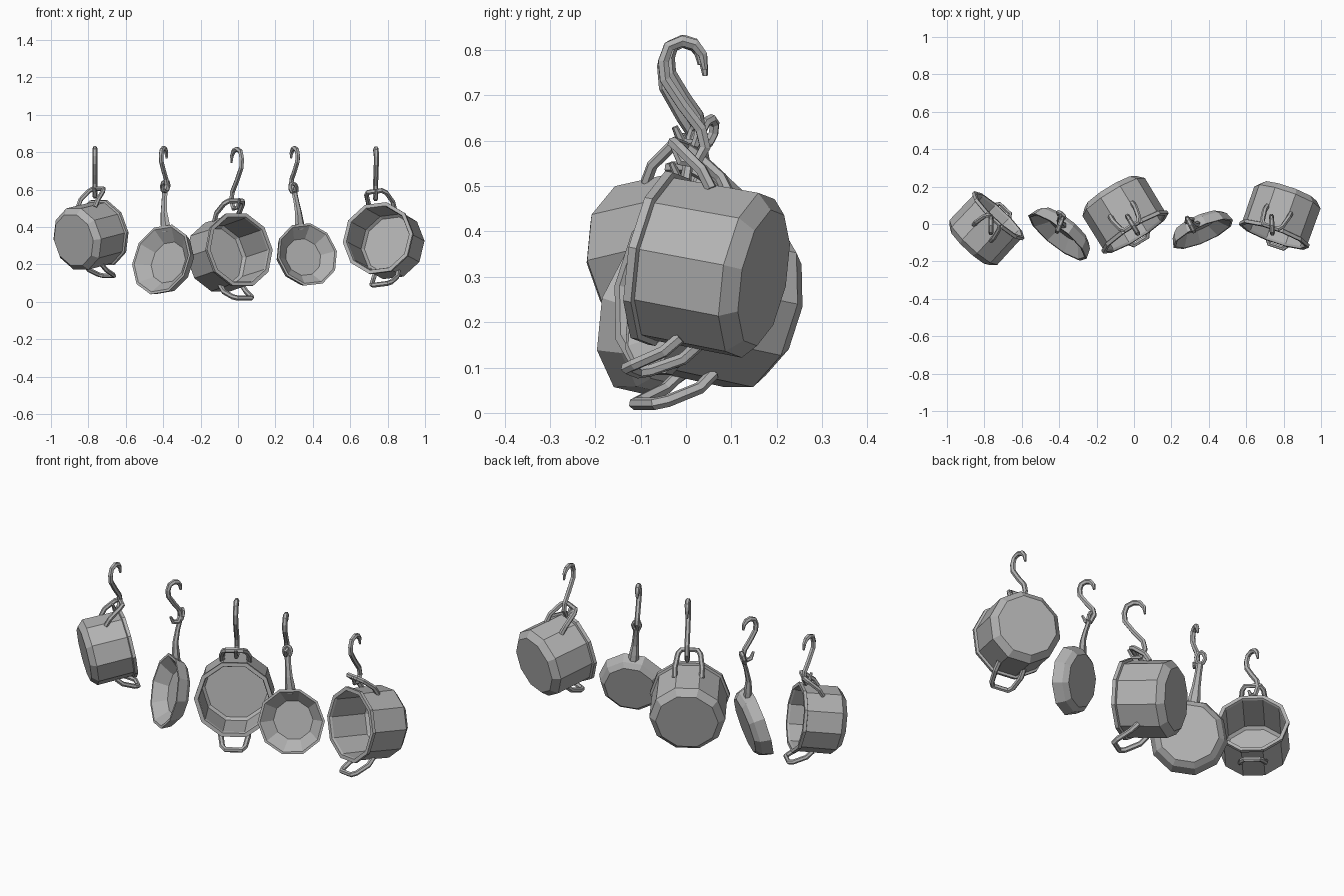
import bpy, bmesh
from math import cos, sin, pi, radians
from mathutils import Matrix, Vector

cube = bpy.data.objects.get("Cube")
if cube:
    bpy.data.objects.remove(cube, do_unlink=True)

metal = bpy.data.materials.new("grey metal")
metal.use_nodes = True
GREY = (0.45, 0.45, 0.45, 1)
metal.diffuse_color = GREY
metal.node_tree.nodes["Principled BSDF"].inputs["Base Color"].default_value = GREY

SIDES = 10


def add_object(name, mesh, matrix):
    mesh.materials.clear()
    mesh.materials.append(metal)
    for poly in mesh.polygons:
        poly.use_smooth = False
    obj = bpy.data.objects.new(name, mesh)
    obj.matrix_world = matrix
    bpy.context.collection.objects.link(obj)
    return obj


def lathe(name, profile, matrix):
    """Turn (radius, depth) points around the local y axis, capping both ends."""
    bm = bmesh.new()
    rings = []
    for r, y in profile:
        rings.append([bm.verts.new((r * cos(2 * pi * k / SIDES), y, r * sin(2 * pi * k / SIDES)))
                      for k in range(SIDES)])
    for a, b in zip(rings, rings[1:]):
        for k in range(SIDES):
            n = (k + 1) % SIDES
            bm.faces.new((a[k], a[n], b[n], b[k]))
    bm.faces.new(rings[0])
    bm.faces.new(rings[-1])
    bmesh.ops.recalc_face_normals(bm, faces=bm.faces)
    mesh = bpy.data.meshes.new(name)
    bm.to_mesh(mesh)
    bm.free()
    return add_object(name, mesh, matrix)


def rod(name, points, matrix, thickness, tapers=None, closed=False):
    """Sweep a six-sided rod along a polyline."""
    curve = bpy.data.curves.new(name, "CURVE")
    curve.dimensions = "3D"
    curve.bevel_depth = thickness
    curve.bevel_resolution = 1
    curve.use_fill_caps = True
    spline = curve.splines.new("POLY")
    spline.points.add(len(points) - 1)
    for i, p in enumerate(points):
        spline.points[i].co = (*p, 1)
        spline.points[i].radius = tapers[i] if tapers else 1
    spline.use_cyclic_u = closed
    spline.use_smooth = False
    temp = bpy.data.objects.new(name + "_path", curve)
    mesh = bpy.data.meshes.new_from_object(temp)
    bpy.data.objects.remove(temp, do_unlink=True)
    bpy.data.curves.remove(curve)
    return add_object(name, mesh, matrix)


def pose(place, yaw, tilt, roll, size):
    return (Matrix.Translation(place) @ Matrix.Rotation(radians(yaw), 4, "Z")
            @ Matrix.Rotation(radians(-tilt), 4, "X")
            @ Matrix.Rotation(radians(roll), 4, "Y") @ Matrix.Scale(size, 4))


# Pot: chamfered base, straight wall, raised lip, hollow inside
POT = [(0.155, 0.255), (0.188, 0.222), (0.186, 0.022), (0.198, 0.018), (0.198, 0),
       (0.178, 0), (0.174, 0.012), (0.172, 0.222), (0.158, 0.238)]
# Pan: shallow, with a sloping inner wall
PAN = [(0.15, 0.08), (0.178, 0.055), (0.196, 0), (0.182, 0), (0.115, 0.062)]
# S-hook outline, as distance toward the tip and height
HOOK = [(0.042, 0.757), (0.037, 0.79), (0.02, 0.812), (-0.008, 0.82), (-0.038, 0.808),
        (-0.05, 0.775), (-0.046, 0.735), (-0.008, 0.678), (0.033, 0.625), (0.042, 0.585),
        (0.022, 0.55), (-0.012, 0.555), (-0.032, 0.595)]
HOOK_TAPER = [0.45, 0.8] + [1] * 9 + [0.85, 0.5]


def pot(name, place, yaw, tilt, roll, size):
    matrix = pose(place, yaw, tilt, roll, size)
    lathe(name, POT, matrix)
    # Two bent loop handles on opposite sides of the wall
    half = [(0.066, 0.115, 0.168), (0.068, 0.085, 0.205), (0.056, 0.02, 0.244),
            (0.04, -0.002, 0.254)]
    for side, sign in (("top", 1), ("bottom", -1)):
        path = [(x, y, z * sign) for x, y, z in half]
        path += [(-x, y, z) for x, y, z in reversed(path)]
        rod(f"{name}_{side}_handle", path, matrix, 0.0135)


def pan(name, place, yaw, tilt, roll, size):
    matrix = pose(place, yaw, tilt, roll, size)
    lathe(name, PAN, matrix)
    # Tapered handle ending in a hanging ring
    flat = matrix @ Matrix.Diagonal((1.25, 0.8, 1, 1))
    stem = [(0, 0.035, 0.165), (0, 0.022, 0.2), (0, 0.002, 0.26), (0, -0.002, 0.33),
            (0, 0, 0.386)]
    rod(name + "_handle", stem, flat, 0.016, [1.5, 1.5, 1.1, 0.9, 0.9])
    ring = [(0.022 * cos(k * pi / 4), 0, 0.41 + 0.03 * sin(k * pi / 4)) for k in range(8)]
    rod(name + "_ring", ring, matrix, 0.0115, closed=True)


def hook(name, x, yaw, size):
    top = 0.833
    path = [(0, d * size, (z - top) * size) for d, z in HOOK]
    matrix = Matrix.Translation((x, 0, top)) @ Matrix.Rotation(radians(yaw), 4, "Z")
    rod(name, path, matrix, 0.0135, HOOK_TAPER)


pot("right_pot", (-0.72, 0.05, 0.372), 137, 10, 0, 0.93)
pot("middle_pot", (0.01, -0.05, 0.28), 31.5, 10, 0, 1.04)
pot("left_pot", (0.747, -0.065, 0.342), -19.5, 10, -7, 1)
pan("right_pan", (-0.41, -0.07, 0.227), -38.5, 15, -8, 1)
pan("left_pan", (0.37, -0.053, 0.254), 23.7, 15, -6, 0.9)

hook("right_pot_hook", -0.765, 0, 0.95)
hook("right_pan_hook", -0.395, -22, 0.85)
hook("middle_pot_hook", -0.01, 31, 1.18)
hook("left_pan_hook", 0.3, 27, 0.85)
hook("left_pot_hook", 0.737, 3, 1)
